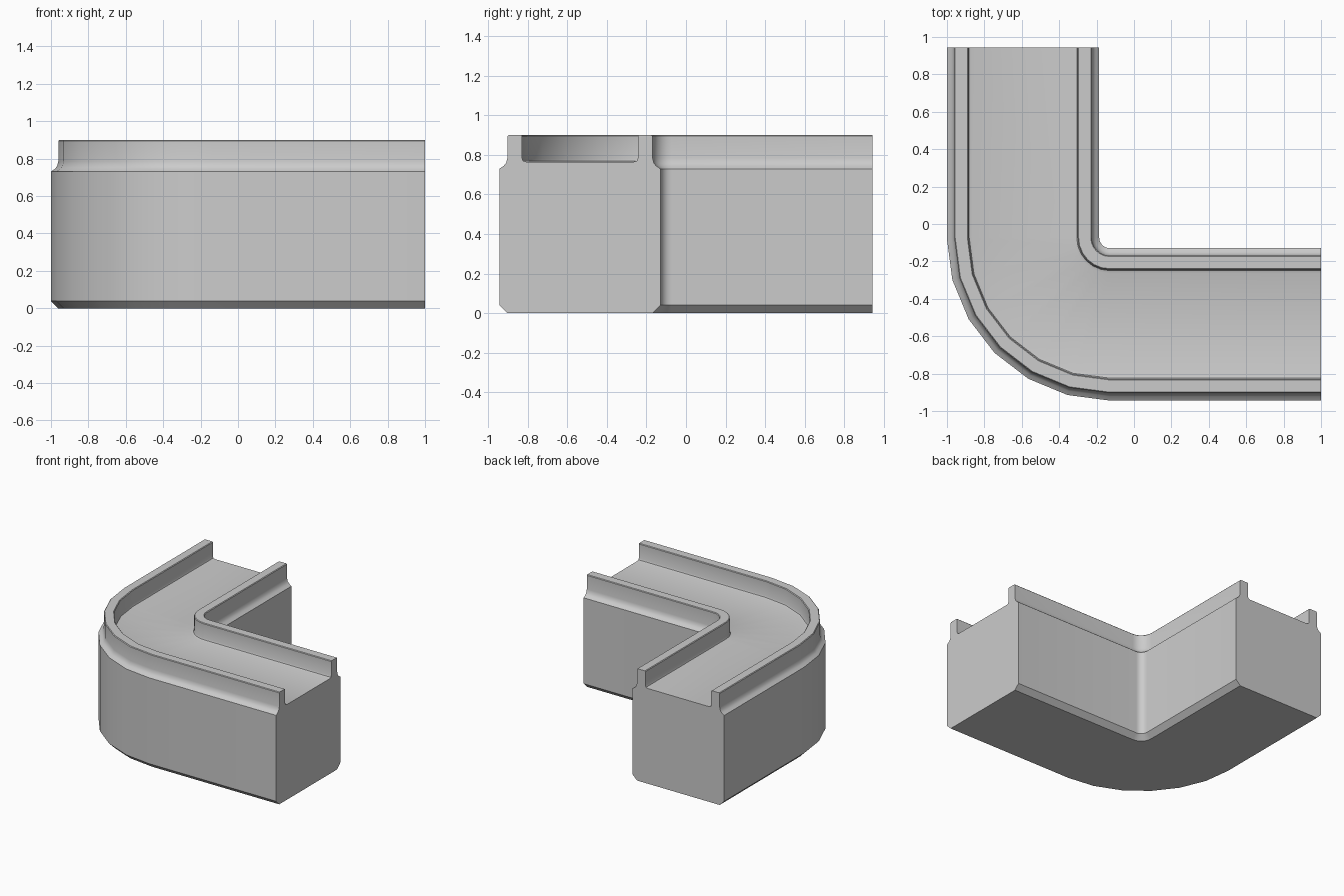
import bpy, bmesh
from math import cos, sin, radians

if "Cube" in bpy.data.objects:
    bpy.data.objects.remove(bpy.data.objects["Cube"])

WIDTH = 0.815             # channel width, outer side to inner side
CX, CY, R = -0.13, -0.073, 0.871   # bend centre and outer radius
END_X, END_Y = 1.0, 0.945

# Half cross-section: (distance in from the side, height)
half = [(0.04, 0), (0, 0.04), (0, 0.73), (0.022, 0.745), (0.034, 0.76), (0.04, 0.785),
        (0.04, 0.895), (0.045, 0.9), (0.11, 0.9), (0.115, 0.895),
        (0.115, 0.782), (0.12, 0.77), (0.135, 0.765)]
profile = half + [(WIDTH - d, z) for d, z in reversed(half)]


def ring(bm, place):
    return [bm.verts.new((*place(R - d), z)) for d, z in profile]


# Sweep stations: straight end, six-sided quarter bend, straight end
bm = bmesh.new()
rings = [ring(bm, lambda r: (CX - r, END_Y))]
for i in range(7):
    a = radians(15 * i)
    rings.append(ring(bm, lambda r: (CX - r * cos(a), CY - r * sin(a))))
rings.append(ring(bm, lambda r: (END_X, CY - r)))

# Skin between stations and cap both ends
n = len(profile)
for a, b in zip(rings, rings[1:]):
    for i in range(n):
        j = (i + 1) % n
        bm.faces.new((a[i], a[j], b[j], b[i]))
bm.faces.new(rings[0])
bm.faces.new(rings[-1])
bmesh.ops.recalc_face_normals(bm, faces=bm.faces)

mesh = bpy.data.meshes.new("channel_corner")
bm.to_mesh(mesh)
bm.free()
corner = bpy.data.objects.new("channel_corner", mesh)
bpy.context.collection.objects.link(corner)
bpy.context.view_layer.objects.active = corner
corner.select_set(True)
bpy.ops.object.shade_smooth_by_angle(angle=radians(30))
